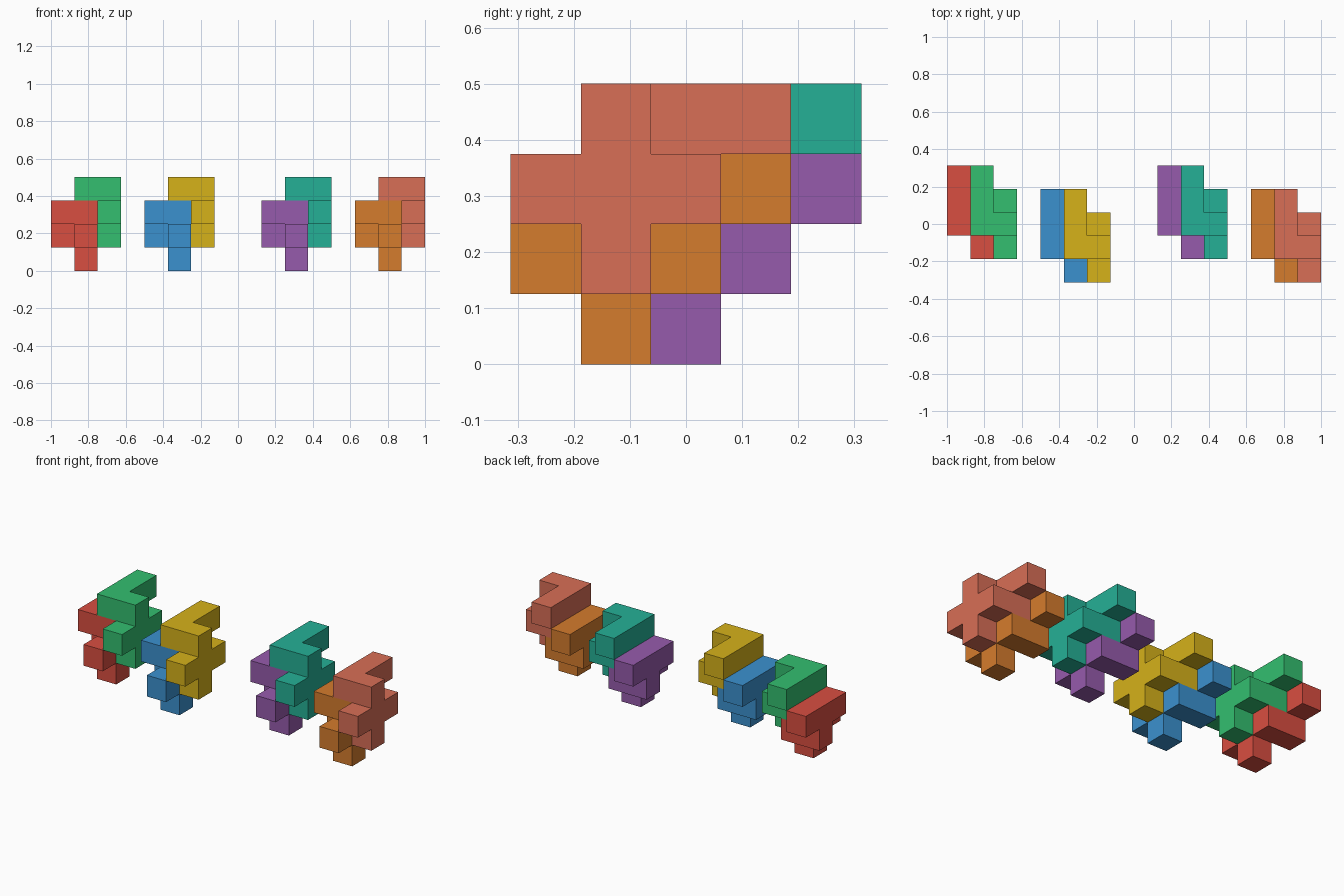
import bpy, bmesh
from mathutils import Vector

if "Cube" in bpy.data.objects:
    bpy.data.objects.remove(bpy.data.objects["Cube"])

U = 0.125  # edge of one cube cell

# One puzzle piece: a plus of five cells in the x=1 layer,
# with a three-cell bar and one spur cell in the x=0 layer
PIECE = [(1, 1, 1), (1, 0, 1), (1, 2, 1), (1, 1, 0), (1, 1, 2),
         (0, 1, 2), (0, 2, 2), (0, 3, 2), (0, 2, 1)]

# Corner loops of the six cell sides, keyed by outward direction
SIDES = {
    (1, 0, 0): [(1, 0, 0), (1, 1, 0), (1, 1, 1), (1, 0, 1)],
    (-1, 0, 0): [(0, 0, 0), (0, 0, 1), (0, 1, 1), (0, 1, 0)],
    (0, 1, 0): [(0, 1, 0), (0, 1, 1), (1, 1, 1), (1, 1, 0)],
    (0, -1, 0): [(0, 0, 0), (1, 0, 0), (1, 0, 1), (0, 0, 1)],
    (0, 0, 1): [(0, 0, 1), (1, 0, 1), (1, 1, 1), (0, 1, 1)],
    (0, 0, -1): [(0, 0, 0), (0, 1, 0), (1, 1, 0), (1, 0, 0)],
}


def linear(c):
    return c / 12.92 if c <= 0.04045 else ((c + 0.055) / 1.055) ** 2.4


def add_piece(name, origin, rgb):
    """Outer skin of the joined cells, placed with its cell grid at origin."""
    bm = bmesh.new()
    filled = set(PIECE)
    for cell in PIECE:
        for direction, corners in SIDES.items():
            if tuple(a + b for a, b in zip(cell, direction)) in filled:
                continue
            bm.faces.new([bm.verts.new((Vector(cell) + Vector(c)) * U) for c in corners])
    bmesh.ops.remove_doubles(bm, verts=bm.verts, dist=0.001)
    # merge coplanar cell sides into clean flat faces
    bmesh.ops.dissolve_limit(bm, angle_limit=0.01, verts=bm.verts, edges=bm.edges)
    mesh = bpy.data.meshes.new(name)
    bm.to_mesh(mesh)
    bm.free()
    mat = bpy.data.materials.new(name + "_paint")
    mat.diffuse_color = (*[linear(c / 255) for c in rgb], 1)
    mat.use_nodes = True
    mat.node_tree.nodes["Principled BSDF"].inputs["Base Color"].default_value = mat.diffuse_color
    mesh.materials.append(mat)
    obj = bpy.data.objects.new(name, mesh)
    obj.location = origin
    bpy.context.collection.objects.link(obj)


# Four interlocked pairs: x, y of the pair, then lower and upper piece
PAIRS = [
    (-1.0, -0.1875, ("red", (217, 78, 65)), ("green", (51, 191, 112))),
    (-0.5, -0.3125, ("blue", (59, 145, 207)), ("yellow", (214, 178, 26))),
    (0.125, -0.1875, ("purple", (150, 91, 172)), ("teal", (37, 176, 150))),
    (0.625, -0.3125, ("orange", (213, 124, 45)), ("salmon", (216, 110, 86))),
]
for x, y, lower, upper in PAIRS:
    add_piece(lower[0] + "_lower_piece", (x, y, 0), lower[1])
    add_piece(upper[0] + "_upper_piece", (x + U, y, U), upper[1])
